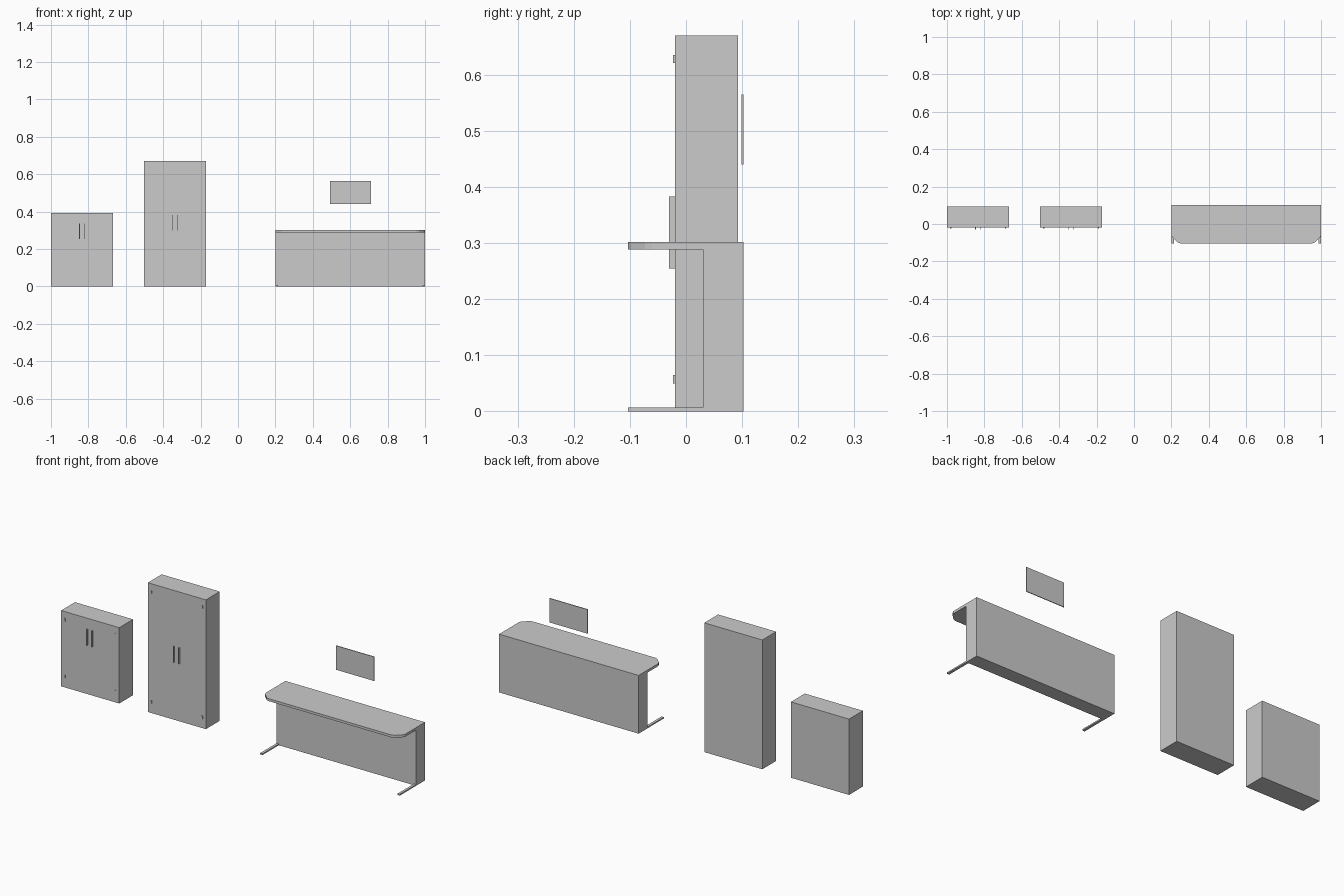
import bpy, bmesh

if "Cube" in bpy.data.objects:
    bpy.data.objects.remove(bpy.data.objects["Cube"])


def add_mesh(name, bm):
    bmesh.ops.recalc_face_normals(bm, faces=bm.faces)
    mesh = bpy.data.meshes.new(name)
    bm.to_mesh(mesh)
    bm.free()
    obj = bpy.data.objects.new(name, mesh)
    bpy.context.collection.objects.link(obj)
    return obj


def box(name, x, y, z):
    """Box from (min, max) ranges on each axis."""
    bm = bmesh.new()
    bmesh.ops.create_cube(bm, size=1)
    for v in bm.verts:
        v.co = [lo + (c + 0.5) * (hi - lo) for c, (lo, hi) in zip(v.co, (x, y, z))]
    return add_mesh(name, bm)


def slab(name, outline, z0, z1):
    """Flat outline in x, y raised from z0 to z1."""
    bm = bmesh.new()
    face = bm.faces.new([bm.verts.new((x, y, z0)) for x, y in outline])
    top = bmesh.ops.extrude_face_region(bm, geom=[face], use_keep_orig=True)["geom"]
    for v in top:
        if isinstance(v, bmesh.types.BMVert):
            v.co.z = z1
    return add_mesh(name, bm)


def cabinet(name, cx, height, handle_z):
    front = -0.02
    box(name + "_body", (cx - 0.1665, cx + 0.1665), (front, 0.093), (0, height))
    for label, s in (("left", -1), ("right", 1)):
        # Pull handle
        hx = cx + s * 0.0145
        box(f"{name}_{label}_handle", (hx - 0.002, hx + 0.002),
            (-0.03, front), (handle_z, handle_z + 0.083))
        # Door hinges
        px = cx + s * 0.146
        for level, z in (("lower", 0.057), ("upper", height - 0.042)):
            box(f"{name}_{label}_{level}_hinge", (px - 0.003, px + 0.003),
                (-0.0235, front), (z - 0.0075, z + 0.0075))


# Cabinets
cabinet("low_cabinet", -0.8335, 0.393, 0.255)
cabinet("tall_cabinet", -0.3365, 0.67, 0.30)

# Desk body and feet
box("desk_body", (0.2, 1.0), (0.03, 0.1025), (0, 0.289))
box("desk_left_foot", (0.2, 0.213), (-0.1035, 0.03), (0, 0.007))
box("desk_right_foot", (0.987, 1.0), (-0.1035, 0.03), (0, 0.007))

# Desk top with softened front corners
corner = [(-0.4, 0.1025), (-0.4, -0.061), (-0.393, -0.073),
          (-0.367, -0.098), (-0.354, -0.1035)]
outline = [(0.6 + x, y) for x, y in corner] + [(0.6 - x, y) for x, y in reversed(corner)]
slab("desk_top", outline, 0.289, 0.302)

# Wall panel above the desk
box("wall_panel", (0.492, 0.711), (0.0985, 0.1025), (0.44, 0.565))
